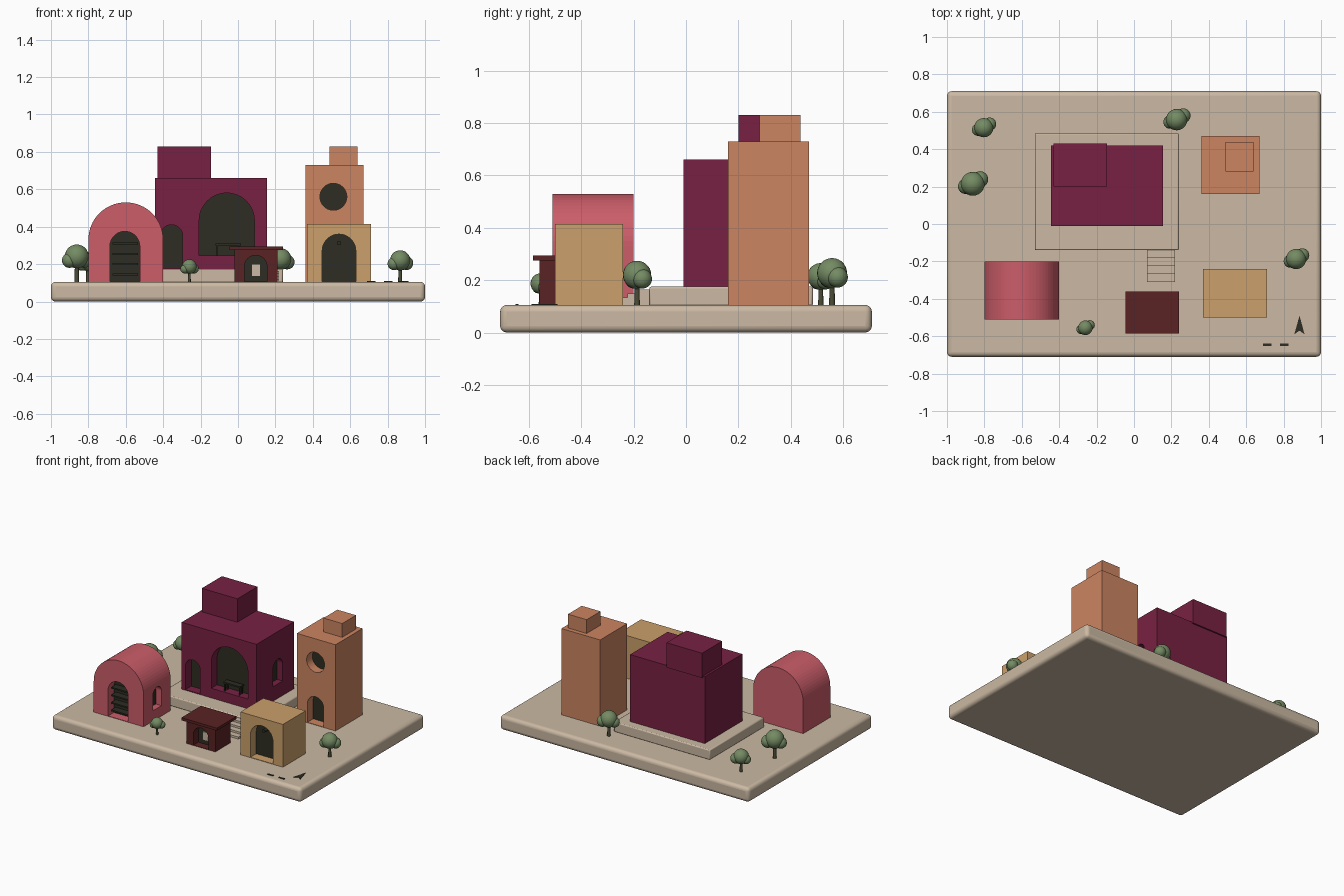
import bpy, bmesh, math
from mathutils import Vector

if "Cube" in bpy.data.objects:
    bpy.data.objects.remove(bpy.data.objects["Cube"], do_unlink=True)


def material(name, hex_code):
    def linear(i):
        c = int(hex_code[i:i + 2], 16) / 255
        return c / 12.92 if c <= 0.04045 else ((c + 0.055) / 1.055) ** 2.4
    rgba = (linear(0), linear(2), linear(4), 1)
    m = bpy.data.materials.new(name)
    m.use_nodes = True
    m.diffuse_color = rgba
    bsdf = m.node_tree.nodes["Principled BSDF"]
    bsdf.inputs["Base Color"].default_value = rgba
    bsdf.inputs["Roughness"].default_value = 0.8
    return m


SAND = material("sand", "CBB9A3")
PLUM = material("plum", "782142")
ROSE = material("rose", "CB5D69")
CLAY = material("terracotta", "CC8562")
OCHRE = material("ochre", "CBA06B")
BROWN = material("dark_brown", "5A2223")
DARK = material("dark_opening", "2D2D23")
LEAF = material("leaf_green", "748B63")
TRUNK = material("trunk_olive", "4A4C35")

GROUND = 0.102


def finish(name, bm, mat):
    bmesh.ops.recalc_face_normals(bm, faces=bm.faces)
    mesh = bpy.data.meshes.new(name)
    bm.to_mesh(mesh)
    bm.free()
    mesh.materials.append(mat)
    obj = bpy.data.objects.new(name, mesh)
    bpy.context.collection.objects.link(obj)
    return obj


def smooth(obj, angle=40):
    bpy.ops.object.select_all(action='DESELECT')
    obj.select_set(True)
    bpy.context.view_layer.objects.active = obj
    bpy.ops.object.shade_smooth_by_angle(angle=math.radians(angle))


def prism(name, outline, axis, start, end, mat):
    """Extrude a 2D outline along an axis: y takes (x, z), x takes (y, z), z takes (x, y)."""
    place = {'x': lambda p: (start, p[0], p[1]),
             'y': lambda p: (p[0], start, p[1]),
             'z': lambda p: (p[0], p[1], start)}[axis]
    bm = bmesh.new()
    face = bm.faces.new([bm.verts.new(place(p)) for p in outline])
    out = bmesh.ops.extrude_face_region(bm, geom=[face])
    move = Vector([end - start if a == axis else 0 for a in 'xyz'])
    bmesh.ops.translate(bm, vec=move, verts=[v for v in out['geom'] if isinstance(v, bmesh.types.BMVert)])
    return finish(name, bm, mat)


def box(name, x, y, z, mat):
    return prism(name, [(x[0], y[0]), (x[1], y[0]), (x[1], y[1]), (x[0], y[1])], 'z', z[0], z[1], mat)


def bevel(obj, width, segments):
    mod = obj.modifiers.new("rounded_edges", 'BEVEL')
    mod.width, mod.segments = width, segments
    smooth(obj)


def arch(centre, width, bottom, top, steps=24):
    r = width / 2
    curve = [(centre + r * math.cos(math.pi * i / steps), top - r + r * math.sin(math.pi * i / steps))
             for i in range(steps + 1)]
    return [(centre - r, bottom), (centre + r, bottom)] + curve


def circle(cx, cz, r, steps=40):
    return [(cx + r * math.cos(math.tau * i / steps), cz + r * math.sin(math.tau * i / steps))
            for i in range(steps)]


def recess(wall, name, outline, axis, surface, depth):
    """Cut an opening into a wall and close its back with a dark panel."""
    inward = 1 if axis == 'y' else -1
    back = surface + inward * depth
    cutter = prism("cutter", outline, axis, surface - inward * 0.05, back, wall.data.materials[0])
    mod = wall.modifiers.new("opening", 'BOOLEAN')
    mod.operation, mod.solver, mod.object = 'DIFFERENCE', 'EXACT', cutter
    bpy.context.view_layer.objects.active = wall
    bpy.ops.object.modifier_apply(modifier=mod.name)
    bpy.data.objects.remove(cutter, do_unlink=True)
    prism(name, outline, axis, back - inward * 0.004, back + inward * 0.002, DARK)


# Ground slab, raised terrace and its steps
bevel(box("ground_slab", (-1, 1), (-0.71, 0.71), (0, 0.105), SAND), 0.025, 4)
bevel(box("terrace", (-0.53, 0.24), (-0.14, 0.485), (GROUND, 0.175), SAND), 0.007, 2)
for i in range(4):
    box(f"step_{i + 1}", (0.07, 0.22), (-0.31 + i * 0.043, -0.137),
        (GROUND, 0.12 + i * 0.0145), SAND)

# Main hall with its rooftop block
hall = box("main_hall", (-0.445, 0.155), (-0.01, 0.42), (0.172, 0.66), PLUM)
recess(hall, "hall_big_arch", arch(-0.06, 0.295, 0.245, 0.58), 'y', -0.01, 0.07)
recess(hall, "hall_side_arch", arch(-0.355, 0.118, 0.18, 0.41), 'y', -0.01, 0.07)
recess(hall, "hall_side_window", arch(0.235, 0.11, 0.28, 0.46), 'x', 0.155, 0.05)
box("hall_roof_block", (-0.43, -0.145), (0.2, 0.43), (0.65, 0.83), PLUM)
box("bench_top", (-0.12, 0.015), (0.003, 0.045), (0.3, 0.31), DARK)
for x in (-0.115, 0.002):
    for y in (0.006, 0.034):
        box("bench_leg", (x, x + 0.008), (y, y + 0.008), (0.244, 0.302), DARK)

# Barrel-roofed house with a slatted doorway
house = prism("barrel_house", arch(-0.6, 0.4, GROUND, 0.53, 32), 'y', -0.51, -0.2, ROSE)
recess(house, "house_door", arch(-0.605, 0.16, 0.108, 0.375), 'y', -0.51, 0.07)
recess(house, "house_window", arch(-0.355, 0.1, 0.18, 0.335), 'x', -0.4, 0.05)
for i in range(4):
    z = 0.14 + i * 0.055
    box(f"door_slat_{i + 1}", (-0.67, -0.535), (-0.495, -0.438), (z, z + 0.01), DARK)

# Tall tower
tower = box("tower", (0.36, 0.67), (0.16, 0.47), (GROUND, 0.73), CLAY)
recess(tower, "tower_round_window", circle(0.51, 0.56, 0.072), 'y', 0.16, 0.07)
recess(tower, "tower_door", arch(0.51, 0.13, 0.108, 0.31), 'y', 0.16, 0.07)
box("tower_cap", (0.49, 0.64), (0.28, 0.438), (0.72, 0.83), CLAY)

# Square shop with a lamp in the doorway
shop = box("square_shop", (0.37, 0.71), (-0.5, -0.24), (GROUND, 0.415), OCHRE)
recess(shop, "shop_door", arch(0.54, 0.18, 0.108, 0.36), 'y', -0.5, 0.07)
prism("shop_lamp", circle(0.54, 0.313, 0.012, 16), 'y', -0.48, -0.43, DARK)

# Small kiosk with an overhanging roof
kiosk = box("kiosk", (-0.02, 0.21), (-0.56, -0.385), (GROUND, 0.28), BROWN)
recess(kiosk, "kiosk_door", arch(0.095, 0.12, 0.108, 0.247), 'y', -0.56, 0.06)
box("kiosk_roof", (-0.045, 0.24), (-0.585, -0.36), (0.276, 0.295), BROWN)
box("kiosk_notice", (0.075, 0.117), (-0.512, -0.503), (0.137, 0.198), SAND)

# Flat ground markings: north arrow and scale dashes
prism("north_arrow", [(0.885, -0.49), (0.857, -0.59), (0.885, -0.57), (0.912, -0.59)],
      'z', GROUND, 0.109, DARK)
for x in (0.69, 0.78):
    box("scale_dash", (x, x + 0.045), (-0.652, -0.639), (GROUND, 0.109), DARK)


def tree(label, x, y, s):
    # Tapered trunk and three overlapping crown balls, sized by s
    bm = bmesh.new()
    bmesh.ops.create_cone(bm, cap_ends=True, segments=12, radius1=0.011 * s, radius2=0.008 * s, depth=0.1 * s)
    bmesh.ops.translate(bm, vec=(x, y, GROUND + 0.05 * s), verts=bm.verts)
    smooth(finish(f"{label}_trunk", bm, TRUNK))
    bm = bmesh.new()
    for dx, dy, dz, r in ((0, 0, 0.118, 0.054), (0.033, 0.02, 0.103, 0.037), (-0.033, -0.012, 0.1, 0.034)):
        ball = bmesh.ops.create_uvsphere(bm, u_segments=24, v_segments=14, radius=r * s)
        bmesh.ops.translate(bm, vec=(x + dx * s, y + dy * s, GROUND + dz * s), verts=ball['verts'])
    smooth(finish(f"{label}_crown", bm, LEAF), 60)


tree("west_tree", -0.862, 0.215, 1.18)
tree("northwest_tree", -0.803, 0.515, 0.95)
tree("north_tree", 0.228, 0.558, 1.06)
tree("east_tree", 0.867, -0.187, 1.0)
tree("south_tree", -0.26, -0.555, 0.72)
